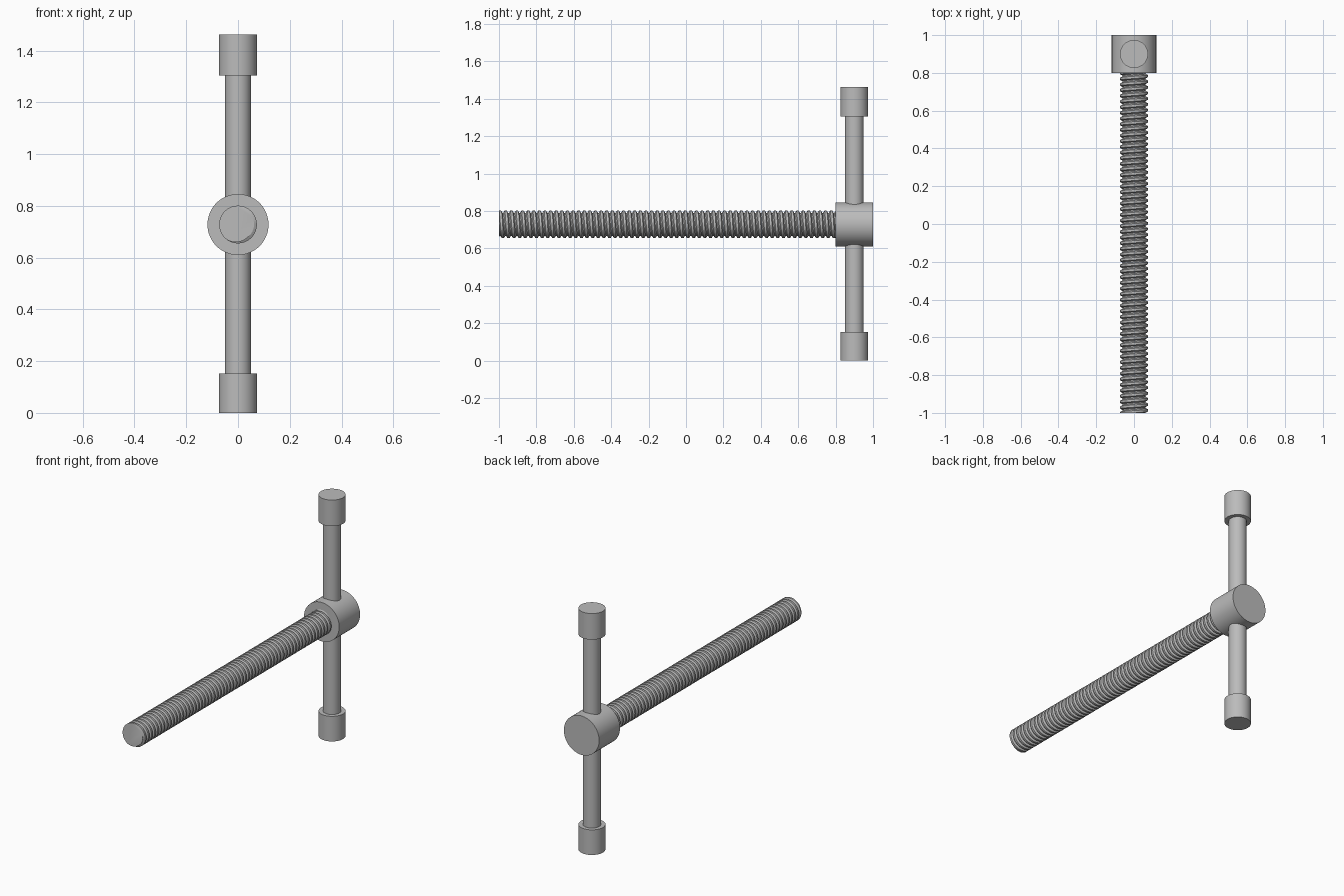
import bpy
import bmesh
from math import cos, sin, pi, radians
from mathutils import Vector

if "Cube" in bpy.data.objects:
    bpy.data.objects.remove(bpy.data.objects["Cube"], do_unlink=True)

AXIS_Z = 0.728      # height of the screw axis
BAR_Y = 0.9         # position of the handle bar
SCREW_R = 0.073
ROOT_R = 0.062
PITCH = 0.03

steel = bpy.data.materials.new("steel_grey")
steel.use_nodes = True
COLOUR = (0.5, 0.5, 0.5, 1.0)
steel.diffuse_color = COLOUR
steel.node_tree.nodes["Principled BSDF"].inputs["Base Color"].default_value = COLOUR


def finish(obj, name):
    obj.name = obj.data.name = name
    obj.data.materials.append(steel)
    bpy.ops.object.select_all(action="DESELECT")
    obj.select_set(True)
    bpy.context.view_layer.objects.active = obj
    bpy.ops.object.shade_smooth_by_angle(angle=radians(30))


def cylinder(name, radius, start, end):
    """Solid cylinder between two points."""
    start, end = Vector(start), Vector(end)
    axis = end - start
    bpy.ops.mesh.primitive_cylinder_add(
        vertices=64, radius=radius, depth=axis.length,
        location=(start + end) / 2,
        rotation=axis.to_track_quat("Z", "Y").to_euler())
    finish(bpy.context.object, name)


def threaded_rod(name, y_start, y_end, segments=40):
    """Right-handed helical thread along y, trimmed flat at both ends."""
    # one pitch of thread: (fraction of pitch, radius)
    profile = [(0.0, SCREW_R), (0.4, SCREW_R), (0.6, ROOT_R), (0.8, ROOT_R)]
    n = len(profile)
    turns = int((y_end - y_start) / PITCH) + 4
    bm = bmesh.new()
    columns = []
    for j in range(segments):
        a = 2 * pi * j / segments
        columns.append([
            bm.verts.new((r * sin(a),
                          y_start + PITCH * (t - 2 + f + j / segments),
                          AXIS_Z + r * cos(a)))
            for t in range(turns) for f, r in profile])
    for j in range(segments):
        left = columns[j]
        # the last column meets the first one a full pitch further on
        right = columns[j + 1] if j + 1 < segments else columns[0][n:]
        for i in range(min(len(left), len(right)) - 1):
            bm.faces.new((left[i], left[i + 1], right[i + 1], right[i]))
    for y, direction in ((y_start, -1), (y_end, 1)):
        bmesh.ops.bisect_plane(
            bm, geom=bm.verts[:] + bm.edges[:] + bm.faces[:], dist=1e-6,
            plane_co=(0, y, 0), plane_no=(0, direction, 0), clear_outer=True)
    rim = [e for e in bm.edges if e.is_boundary]
    bmesh.ops.holes_fill(bm, edges=rim, sides=0)
    bmesh.ops.recalc_face_normals(bm, faces=bm.faces[:])
    mesh = bpy.data.meshes.new(name)
    bm.to_mesh(mesh)
    bm.free()
    obj = bpy.data.objects.new(name, mesh)
    bpy.context.collection.objects.link(obj)
    finish(obj, name)


# Screw and the collar at its back end
threaded_rod("threaded_screw", -1.0, 0.81)
cylinder("collar", 0.118, (0, 0.8, AXIS_Z), (0, 1.0, AXIS_Z))

# Sliding handle bar with an end cap on each end
cylinder("handle_bar", 0.05, (0, BAR_Y, 0.1), (0, BAR_Y, 1.36))
cylinder("lower_end_cap", 0.074, (0, BAR_Y, 0), (0, BAR_Y, 0.152))
cylinder("upper_end_cap", 0.074, (0, BAR_Y, 1.304), (0, BAR_Y, 1.462))
